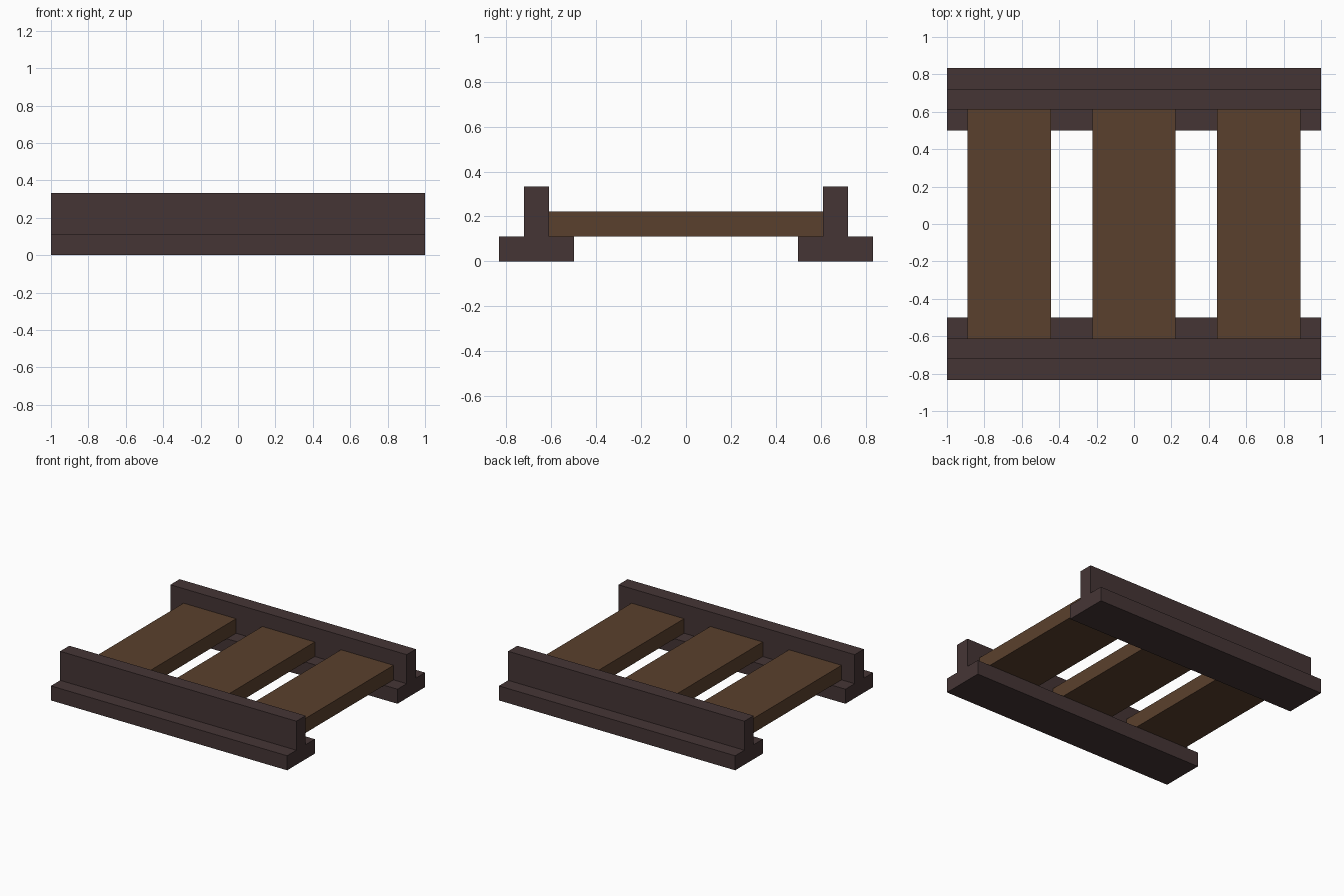
import bpy, bmesh

if "Cube" in bpy.data.objects:
    bpy.data.objects.remove(bpy.data.objects["Cube"])

U = 1 / 9  # the model's base module


def material(name, rgb):
    m = bpy.data.materials.new(name)
    m.diffuse_color = (*rgb, 1)
    m.use_nodes = True
    m.node_tree.nodes["Principled BSDF"].inputs["Base Color"].default_value = m.diffuse_color
    return m


def extrude_x(name, profile, x0, x1, mat):
    """Extrude a (y, z) profile along x from x0 to x1."""
    bm = bmesh.new()
    face = bm.faces.new([bm.verts.new((x0, y, z)) for y, z in profile])
    ext = bmesh.ops.extrude_face_region(bm, geom=[face])
    moved = [v for v in ext["geom"] if isinstance(v, bmesh.types.BMVert)]
    bmesh.ops.translate(bm, verts=moved, vec=(x1 - x0, 0, 0))
    bmesh.ops.recalc_face_normals(bm, faces=bm.faces)
    mesh = bpy.data.meshes.new(name)
    bm.to_mesh(mesh)
    bm.free()
    mesh.materials.append(mat)
    obj = bpy.data.objects.new(name, mesh)
    bpy.context.collection.objects.link(obj)
    return obj


iron = material("dark_iron", (0.0595, 0.0356, 0.0356))
wood = material("brown_wood", (0.102, 0.0513, 0.0262))

# Rails: inverted T section, wide foot with a narrow upright web
tee = [(-1.5, 0), (1.5, 0), (1.5, 1), (0.5, 1),
       (0.5, 3), (-0.5, 3), (-0.5, 1), (-1.5, 1)]
for name, side in (("front_rail", -1), ("back_rail", 1)):
    extrude_x(name, [((y + side * 6) * U, z * U) for y, z in tee], -1, 1, iron)

# Cross ties: three planks resting on the feet between the webs
plank = [(-5.5 * U, U), (5.5 * U, U), (5.5 * U, 2 * U), (-5.5 * U, 2 * U)]
for name, cx in (("left_tie", -6), ("middle_tie", 0), ("right_tie", 6)):
    extrude_x(name, plank, (cx - 2) * U, (cx + 2) * U, wood)
